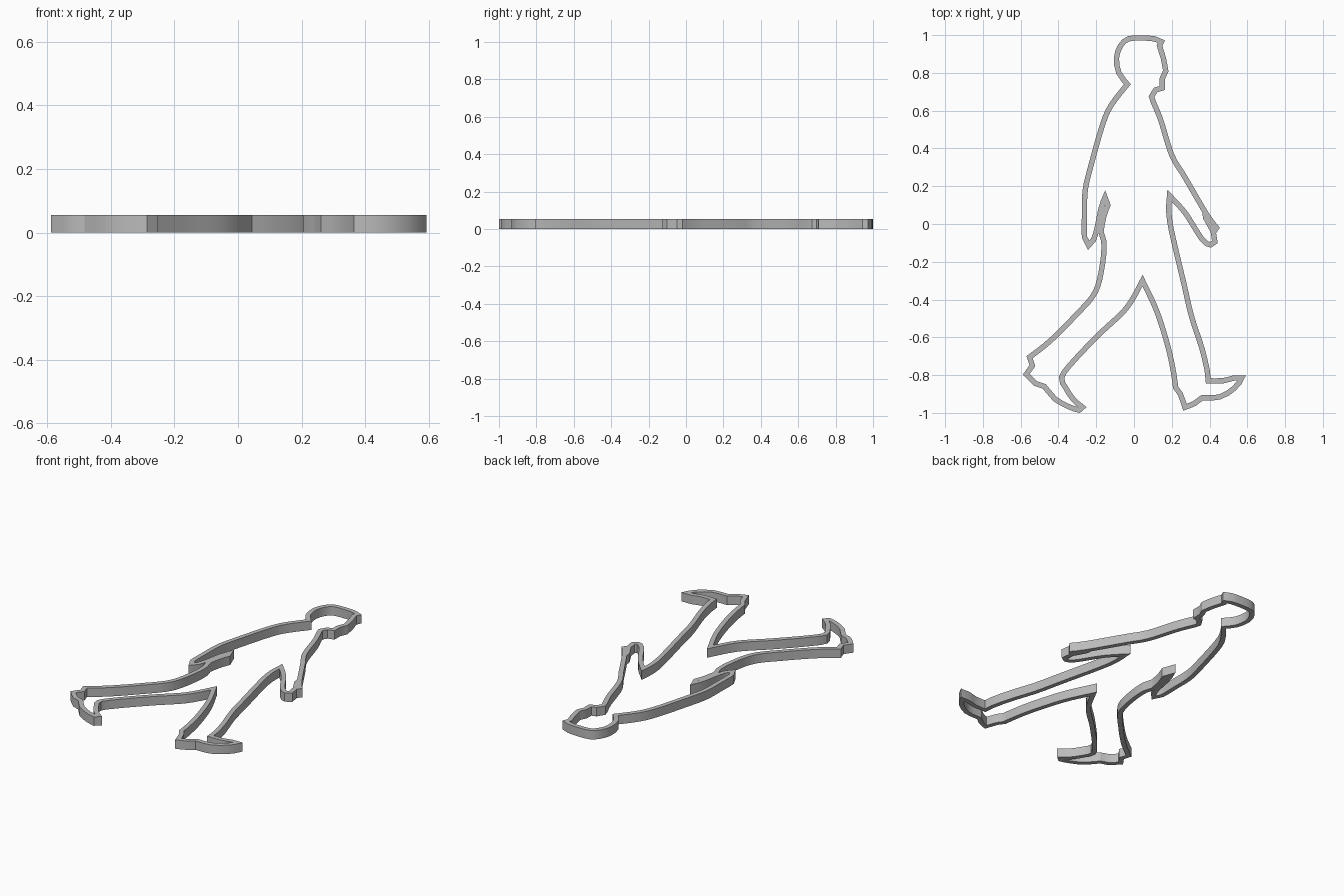
import bpy
import bmesh
from math import radians
from mathutils import Vector

cube = bpy.data.objects.get("Cube")
if cube:
    bpy.data.objects.remove(cube, do_unlink=True)

WALL = 0.028      # thickness of the outline wall
HEIGHT = 0.055    # how far it stands up
STEP = 0.035      # spacing of samples along smooth stretches

# Smooth stretches of the outline, clockwise, in hundredths of a unit.
# Each stretch starts at a sharp corner and runs to the start of the next.
head_back = [(-3.5, 74), (-8, 80), (-9.3, 88), (-7, 94.5), (-3, 98), (4, 98.5), (11, 98)]
forehead = [(14.5, 96.5), (13.5, 94.5), (15.5, 88)]
nose = [(16.8, 81), (15, 77)]
chin = [(15, 72), (11.5, 71), (9.3, 67.5), (14, 55.5), (20, 36.5), (26.5, 25.5), (38.5, 5)]
front_hand = [(43.7, -2)]
front_palm = [(42, -4.5), (42.8, -9.5), (40.5, -11), (36, -8), (27, 6)]
front_thigh = [(18.8, 15), (19, 1), (26.5, -32), (30.5, -49), (36, -66), (38.8, -78)]
front_foot = [(39.3, -83), (47, -83), (53, -81.5), (57, -81.5), (53, -87), (45.5, -91.5)]
front_sole = [(36, -92), (32, -95)]
front_heel = [(27, -97), (24.5, -90)]
front_calf = [(22, -86.5), (21, -79), (18, -65), (12, -46)]
rear_shin = [(4.5, -30), (-4, -44.5), (-18, -58), (-31.5, -72), (-38.3, -81), (-36, -87), (-32, -93)]
rear_toe = [(-27.3, -97), (-29, -98.5), (-35, -96.5), (-42, -92.5), (-47.5, -86), (-52, -84.5)]
rear_heel = [(-57, -79.5)]
rear_ankle = [(-53.8, -75)]
rear_calf = [(-55.3, -70.5), (-44.5, -62), (-31.5, -49), (-20.5, -36), (-16.5, -20), (-16, -9)]
waist = [(-17.5, -4), (-16, 4)]
elbow_gap = [(-13.8, 10)]
rear_arm = [(-15.3, 14.5), (-17.5, 8), (-19.5, -2), (-21.5, -8.5), (-24, -11.3), (-26.2, -7),
            (-26.2, 5), (-25.8, 18), (-22.5, 32), (-16.5, 53), (-12, 63)]

stretches = [head_back, forehead, nose, chin, front_hand, front_palm, front_thigh,
             front_foot, front_sole, front_heel, front_calf, rear_shin, rear_toe,
             rear_heel, rear_ankle, rear_calf, waist, elbow_gap, rear_arm]


def smooth_stretch(points):
    """Sample a spline through the points, leaving out the last one."""
    pts = [Vector(p) / 100 for p in points]
    padded = [pts[0]] + pts + [pts[-1]]
    samples = []
    for a, b, c, d in zip(padded, padded[1:], padded[2:], padded[3:]):
        count = max(1, round((c - b).length / STEP))
        for i in range(count):
            t = i / count
            samples.append(0.5 * (2 * b + (c - a) * t
                                  + (2 * a - 5 * b + 4 * c - d) * t * t
                                  + (3 * b - a - 3 * c + d) * t * t * t))
    return samples


def mitre(before, here, after):
    """Sideways offset that keeps the wall thickness even round a bend."""
    first = (here - before).normalized()
    second = (after - here).normalized()
    side_a = Vector((-first.y, first.x))
    side_b = Vector((-second.y, second.x))
    middle = (side_a + side_b).normalized()
    return middle * (WALL / 2) / max(middle.dot(side_a), 0.42)


def finish(name, bm, material):
    bmesh.ops.recalc_face_normals(bm, faces=bm.faces)
    mesh = bpy.data.meshes.new(name)
    bm.to_mesh(mesh)
    bm.free()
    obj = bpy.data.objects.new(name, mesh)
    bpy.context.collection.objects.link(obj)
    mesh.materials.append(material)
    bpy.ops.object.select_all(action="DESELECT")
    obj.select_set(True)
    bpy.context.view_layer.objects.active = obj
    bpy.ops.object.shade_smooth_by_angle(angle=radians(30))
    return obj


def add_wall(name, path, material):
    """Closed wall of rectangular section following the path."""
    bm = bmesh.new()
    rings = []
    for i, here in enumerate(path):
        offset = mitre(path[i - 1], here, path[(i + 1) % len(path)])
        left, right = here + offset, here - offset
        rings.append([bm.verts.new((p.x, p.y, z)) for p, z in
                      ((left, 0), (right, 0), (right, HEIGHT), (left, HEIGHT))])
    for i, ring in enumerate(rings):
        previous = rings[i - 1]
        for k in range(4):
            n = (k + 1) % 4
            bm.faces.new((previous[k], previous[n], ring[n], ring[k]))
    return finish(name, bm, material)


def add_block(name, points, material):
    """Flat polygon raised to the wall height."""
    bm = bmesh.new()
    base = bm.faces.new([bm.verts.new((x / 100, y / 100, 0)) for x, y in points])
    raised = bmesh.ops.extrude_face_region(bm, geom=[base], use_keep_orig=True)
    top = [v for v in raised["geom"] if isinstance(v, bmesh.types.BMVert)]
    bmesh.ops.translate(bm, verts=top, vec=(0, 0, HEIGHT))
    return finish(name, bm, material)


grey = bpy.data.materials.new("plain_grey")
grey.use_nodes = True
colour = (0.5, 0.5, 0.5, 1)
grey.diffuse_color = colour
grey.node_tree.nodes["Principled BSDF"].inputs["Base Color"].default_value = colour

# Whole outline of the walking figure
outline = []
for stretch, following in zip(stretches, stretches[1:] + stretches[:1]):
    outline += smooth_stretch(stretch + following[:1])
add_wall("figure_outline", outline, grey)

# Solid web behind the thumb of the front hand
add_block("thumb_web", [(36, 9), (44, -2), (41.5, -6), (36.5, 3)], grey)
